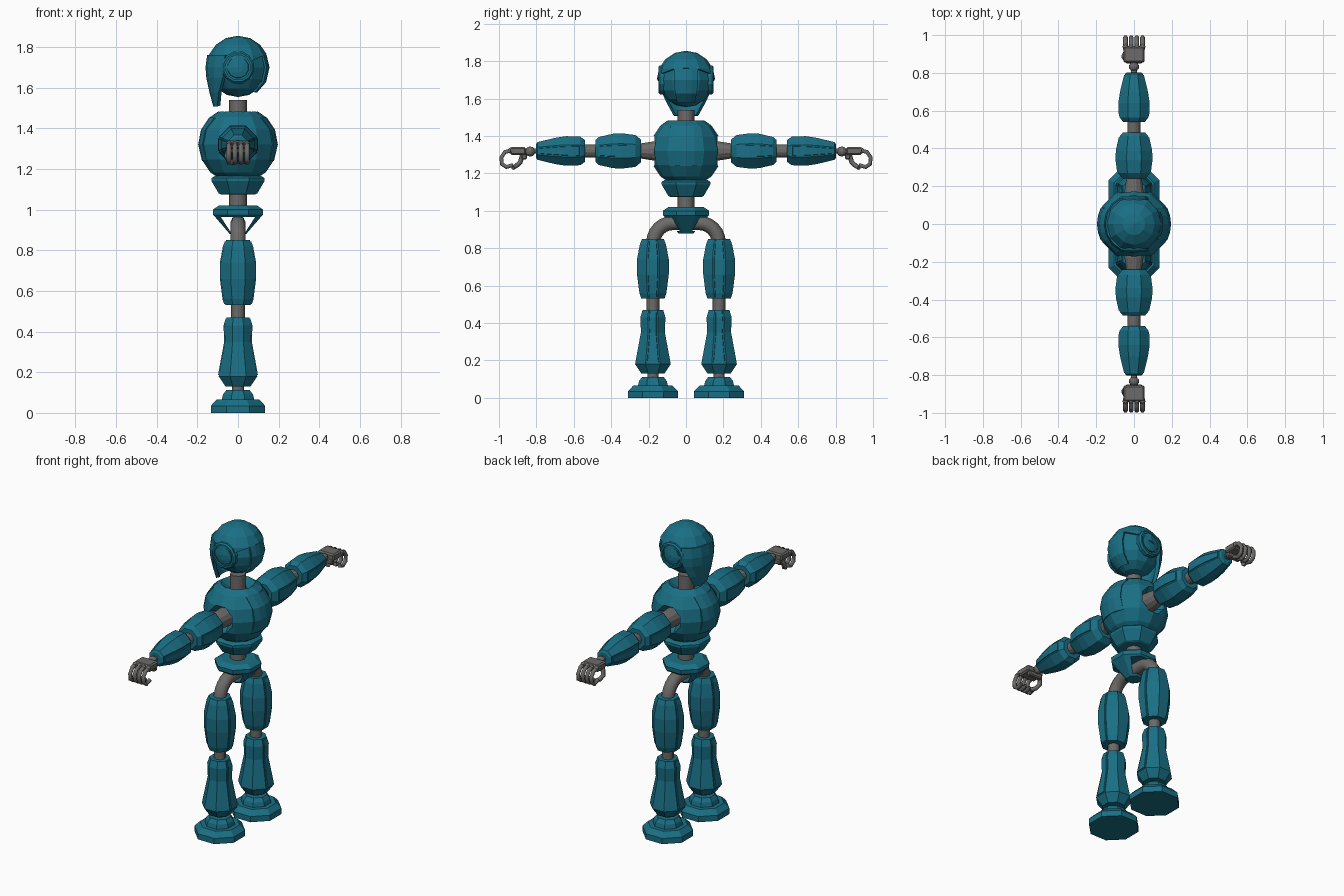
import bpy, bmesh, math
from mathutils import Vector

if "Cube" in bpy.data.objects:
    bpy.data.objects.remove(bpy.data.objects["Cube"])


def material(name, rgb):
    m = bpy.data.materials.new(name)
    m.diffuse_color = (*rgb, 1)
    m.use_nodes = True
    m.node_tree.nodes["Principled BSDF"].inputs["Base Color"].default_value = m.diffuse_color
    return m


TEAL = material("teal_shell", (0.01, 0.16, 0.235))
GREY = material("joint_grey", (0.15, 0.145, 0.14))


def finish(name, bm, mat):
    bmesh.ops.remove_doubles(bm, verts=bm.verts, dist=1e-5)
    bmesh.ops.recalc_face_normals(bm, faces=bm.faces)
    me = bpy.data.meshes.new(name)
    bm.to_mesh(me)
    bm.free()
    ob = bpy.data.objects.new(name, me)
    bpy.context.collection.objects.link(ob)
    if mat:
        me.materials.append(mat)
    return ob


def lathe(name, prof, mat, at=(0, 0, 0), sides=8, axis='z', flip=1, panel=False):
    """Revolve (radius, distance) points; flat sides face the axes."""
    bm = bmesh.new()
    rings = []
    for r, t in prof:
        R = r / math.cos(math.pi / sides)
        ring = []
        for i in range(sides):
            a = 2 * math.pi * (i + 0.5) / sides
            u, v = R * math.cos(a), R * math.sin(a)
            p = (u, v, t) if axis == 'z' else (u, flip * t, v)
            ring.append(bm.verts.new(Vector(at) + Vector(p)))
        rings.append(ring)
    bm.faces.new(rings[0])
    bm.faces.new(rings[-1])
    side = []
    for a, b in zip(rings, rings[1:]):
        for i in range(sides):
            j = (i + 1) % sides
            side.append(bm.faces.new((a[i], a[j], b[j], b[i])))
    if panel:  # raised plates on the front and back of a limb shell
        bmesh.ops.recalc_face_normals(bm, faces=bm.faces)
        for s in (-1, 1):
            fs = [f for f in side if f.normal.x * s > 0.9]
            bmesh.ops.inset_region(bm, faces=fs, thickness=0.008, depth=0)
            bmesh.ops.inset_region(bm, faces=fs, thickness=0.002, depth=0.004)
    return finish(name, bm, mat)


def ball(name, r, at, mat, segs=12, rings=8):
    bm = bmesh.new()
    bmesh.ops.create_uvsphere(bm, u_segments=segs, v_segments=rings, radius=r)
    bmesh.ops.translate(bm, verts=bm.verts, vec=at)
    return finish(name, bm, mat)


def shell(name, rows, mat, centre=0, cols=6, thick=0.012):
    """Curved plate; rows of (height, radius, half angle in degrees)."""
    bm = bmesh.new()
    grid = []
    for z, r, half in rows:
        angs = [math.radians(centre + half * (2 * i / cols - 1)) for i in range(cols + 1)]
        grid.append([bm.verts.new((r * math.cos(a), r * math.sin(a), z)) for a in angs])
    for a, b in zip(grid, grid[1:]):
        for i in range(cols):
            bm.faces.new((a[i], a[i + 1], b[i + 1], b[i]))
    ob = finish(name, bm, mat)
    mod = ob.modifiers.new("thickness", 'SOLIDIFY')
    mod.thickness = thick
    mod.offset = 0
    return ob


def tube(name, pts, r, mat, res=2):
    cu = bpy.data.curves.new(name, 'CURVE')
    cu.dimensions = '3D'
    cu.bevel_depth, cu.bevel_resolution, cu.use_fill_caps = r, res, True
    sp = cu.splines.new('POLY')
    sp.points.add(len(pts) - 1)
    for p, q in zip(sp.points, pts):
        p.co = (*q, 1)
    cu.materials.append(mat)
    ob = bpy.data.objects.new(name, cu)
    bpy.context.collection.objects.link(ob)
    return ob


def cut(ob, cutter):
    mod = ob.modifiers.new("cut", 'BOOLEAN')
    mod.operation, mod.solver, mod.object = 'DIFFERENCE', 'EXACT', cutter
    bpy.context.view_layer.objects.active = ob
    bpy.ops.object.modifier_apply(modifier=mod.name)
    bpy.data.objects.remove(cutter)


def slice_off(ob, point, normal):
    bm = bmesh.new()
    bm.from_mesh(ob.data)
    res = bmesh.ops.bisect_plane(bm, geom=bm.verts[:] + bm.edges[:] + bm.faces[:],
                                 plane_co=point, plane_no=normal, clear_outer=True)
    bmesh.ops.holes_fill(bm, edges=[e for e in bm.edges if e.is_boundary])
    bm.to_mesh(ob.data)
    bm.free()


def box(name, lo, hi, mat, bevel=0.0):
    bm = bmesh.new()
    bmesh.ops.create_cube(bm, size=1)
    for v in bm.verts:
        v.co = [l + (h - l) * (c + 0.5) for l, h, c in zip(lo, hi, v.co)]
    bmesh.ops.bevel(bm, geom=bm.edges[:], offset=bevel, segments=1, affect='EDGES')
    return finish(name, bm, mat)


# Head: skull, tilted cap, visor plate, tapered guard, side discs
skull = ball("skull", 0.146, (0, 0, 1.70), TEAL)
cap = ball("head_cap", 0.156, (0, 0, 1.70), TEAL)
slice_off(cap, (0.145, 0, 1.765), (0.42, 0, -1))
shell("visor", [(1.76, 0.136, 27), (1.70, 0.15, 25), (1.63, 0.134, 25), (1.58, 0.09, 30)], TEAL, 0, 4, 0.01)
shell("head_guard", [(1.76, 0.142, 66), (1.70, 0.15, 64), (1.65, 0.146, 62),
                     (1.58, 0.131, 48), (1.51, 0.112, 32)], TEAL, 180, 6, 0.02)
for s in (-1, 1):
    side = "right" if s < 0 else "left"
    ring = lathe(side + "_ear_ring", [(0.078, 0.09), (0.078, 0.138), (0.07, 0.147)], TEAL,
                 (0, 0, 1.70), 12, 'y', s)
    cut(ring, lathe("cutter", [(0.06, 0.135), (0.06, 0.2)], None, (0, 0, 1.70), 12, 'y', s))
    lathe(side + "_ear_dome", [(0.056, 0.12), (0.05, 0.142), (0.025, 0.148)], TEAL,
          (0, 0, 1.70), 12, 'y', s)

# Chest: faceted ball with neck and shoulder sockets, front and back plates
chest = ball("chest", 0.193, (0, 0, 1.32), TEAL)
slice_off(chest, (0, 0, 1.155), (0, 0, -1))
cut(chest, lathe("cutter", [(0.05, 1.445), (0.125, 1.51), (0.125, 1.6)], None, sides=12))
for s in (-1, 1):
    cut(chest, lathe("cutter", [(0.055, 0.13), (0.085, 0.18), (0.085, 0.3)], None,
                     (0, 0, 1.32), 8, 'y', s))
for name, ang in (("back_plate", 180), ("chest_plate", 0)):
    shell(name, [(1.45, 0.138, 36), (1.39, 0.178, 28), (1.32, 0.191, 27), (1.24, 0.172, 30)], TEAL, ang, 4, 0.01)

# Spine, belly band and pelvis with a tunnel for the hip tube
tube("neck", [(0, 0, 1.40), (0, 0, 1.54)], 0.045, GREY)
tube("waist", [(0, 0, 0.99), (0, 0, 1.17)], 0.045, GREY)
lathe("belly_band", [(0.115, 1.165), (0.13, 1.155), (0.13, 1.14), (0.095, 1.08), (0.085, 1.075)], TEAL)
pelvis = lathe("pelvis", [(0.095, 1.02), (0.124, 1.0), (0.122, 0.975), (0.04, 0.88)], TEAL)
tunnel = lathe("cutter", [(0.28, 0.965), (0.28, 0.892)], None, sides=4)
for v in tunnel.data.vertices:
    v.co.x = math.copysign(0.085 if v.co.z > 0.93 else 0.038, v.co.x)
cut(pelvis, tunnel)
arc = [(0.07 + 0.105 * math.cos(a), 0.83 + 0.105 * math.sin(a))
       for a in [math.radians(15 * i) for i in range(7)]]
half = [(0.175, 0.80)] + arc
tube("hip_arch", [(0, y, z) for y, z in half] + [(0, -y, z) for y, z in reversed(half)], 0.038, GREY)

# Legs and arms, one per side
for s in (-1, 1):
    side = "right" if s < 0 else "left"
    leg = (0, s * 0.177, 0)
    lathe(side + "_thigh", [(0.058, 0.85), (0.07, 0.82), (0.085, 0.74), (0.085, 0.66), (0.072, 0.56), (0.062, 0.53)],
          TEAL, leg, panel=True)
    tube(side + "_knee", [(0, leg[1], 0.43), (0, leg[1], 0.56)], 0.034, GREY)
    lathe(side + "_shin", [(0.055, 0.47), (0.067, 0.43), (0.064, 0.35), (0.09, 0.21), (0.095, 0.18), (0.062, 0.13)],
          TEAL, leg, panel=True)
    tube(side + "_ankle", [(0, leg[1], 0.09), (0, leg[1], 0.16)], 0.03, GREY)
    lathe(side + "_foot", [(0.134, 0), (0.134, 0.035), (0.105, 0.065), (0.08, 0.065), (0.074, 0.09), (0.058, 0.112)],
          TEAL, leg)

    arm = (0, 0, 1.32)
    lathe(side + "_shoulder", [(0.055, 0.12), (0.05, 0.18), (0.036, 0.27)], GREY, arm, 12, 'y', s)
    lathe(side + "_upper_arm", [(0.06, 0.24), (0.085, 0.27), (0.094, 0.34), (0.092, 0.39), (0.075, 0.465), (0.058, 0.485)],
          TEAL, arm, 8, 'y', s, True)
    lathe(side + "_elbow", [(0.034, 0.46), (0.034, 0.57)], GREY, arm, 12, 'y', s)
    lathe(side + "_forearm", [(0.058, 0.54), (0.076, 0.565), (0.079, 0.64), (0.07, 0.7), (0.047, 0.795), (0.035, 0.803)],
          TEAL, arm, 8, 'y', s, True)
    ball(side + "_wrist_ball", 0.027, (0, s * 0.833, 1.317), GREY, 10, 6)
    tube(side + "_wrist", [(0, s * 0.79, 1.32), (0, s * 0.88, 1.317)], 0.016, GREY, 1)

    # Open fist: palm slab, four curled fingers and a thumb
    y0, y1 = sorted((s * 0.855, s * 0.94))
    box(side + "_palm", (-0.056, y0, 1.298), (0.056, y1, 1.34), GREY, 0.008)
    box(side + "_palm_heel", (-0.045, min(s * 0.85, s * 0.88), 1.275),
        (0.045, max(s * 0.85, s * 0.88), 1.305), GREY, 0.006)
    for i in range(4):
        x = -0.045 + 0.03 * i
        path = [(0.93, 1.322), (0.968, 1.315), (0.988, 1.285), (0.984, 1.25), (0.96, 1.234), (0.925, 1.245)]
        tube(f"{side}_finger_{i + 1}", [(x, s * y, z) for y, z in path], 0.0125, GREY, 1)
        ball(f"{side}_knuckle_{i + 1}", 0.016, (x, s * 0.938, 1.322), GREY, 8, 6)
    tube(side + "_thumb", [(-0.045, s * 0.875, 1.30), (-0.055, s * 0.885, 1.262),
                           (-0.045, s * 0.905, 1.242), (-0.02, s * 0.925, 1.23)], 0.013, GREY, 1)
